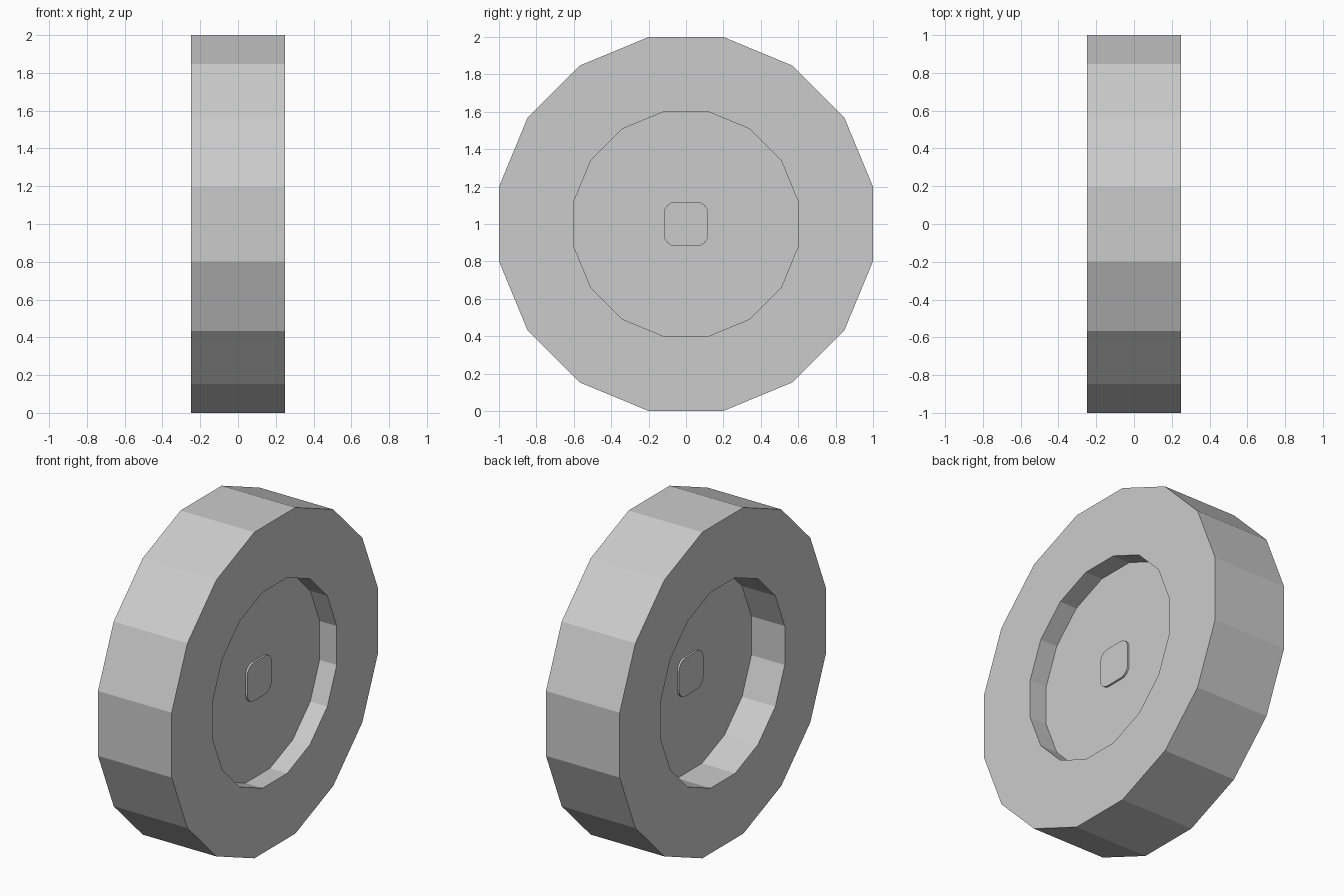
import bpy
import bmesh
from math import pi, cos, sin

if "Cube" in bpy.data.objects:
    bpy.data.objects.remove(bpy.data.objects["Cube"])

SIDES = 16
CENTRE_Z = 1.0


def make_object(name, bm):
    bmesh.ops.recalc_face_normals(bm, faces=bm.faces)
    mesh = bpy.data.meshes.new(name)
    bm.to_mesh(mesh)
    bm.free()
    obj = bpy.data.objects.new(name, mesh)
    obj.location.z = CENTRE_Z
    bpy.context.collection.objects.link(obj)
    return obj


def loft_x(name, rings):
    """Join equal-length rings of points along x and cap both ends."""
    bm = bmesh.new()
    loops = [[bm.verts.new(p) for p in ring] for ring in rings]
    for a, b in zip(loops, loops[1:]):
        for i in range(len(a)):
            j = (i + 1) % len(a)
            bm.faces.new((a[i], a[j], b[j], b[i]))
    bm.faces.new(loops[0])
    bm.faces.new(loops[-1])
    return make_object(name, bm)


def polygon_ring(x, apothem):
    """Regular polygon with a flat side at the top and bottom."""
    r = apothem / cos(pi / SIDES)
    angles = [(i + 0.5) * 2 * pi / SIDES for i in range(SIDES)]
    return [(x, r * cos(a), r * sin(a)) for a in angles]


def rounded_square_ring(x, half, radius, steps=4):
    pts = []
    for corner in range(4):
        mid = pi / 4 + corner * pi / 2
        cy = (half - radius) * (1 if cos(mid) > 0 else -1)
        cz = (half - radius) * (1 if sin(mid) > 0 else -1)
        for s in range(steps + 1):
            a = corner * pi / 2 + s * pi / 2 / steps
            pts.append((x, cy + radius * cos(a), cz + radius * sin(a)))
    return pts


# Wheel: recess is deep on the -x side, shallow on the +x side
profile = [(-0.024, 0.6), (-0.25, 0.6), (-0.25, 1.0),
           (0.25, 1.0), (0.25, 0.6), (0.134, 0.6)]
loft_x("wheel", [polygon_ring(x, r) for x, r in profile])

# Axle block: stands slightly proud of both recess floors
loft_x("axle_block", [rounded_square_ring(x, 0.118, 0.06) for x in (-0.036, 0.146)])
